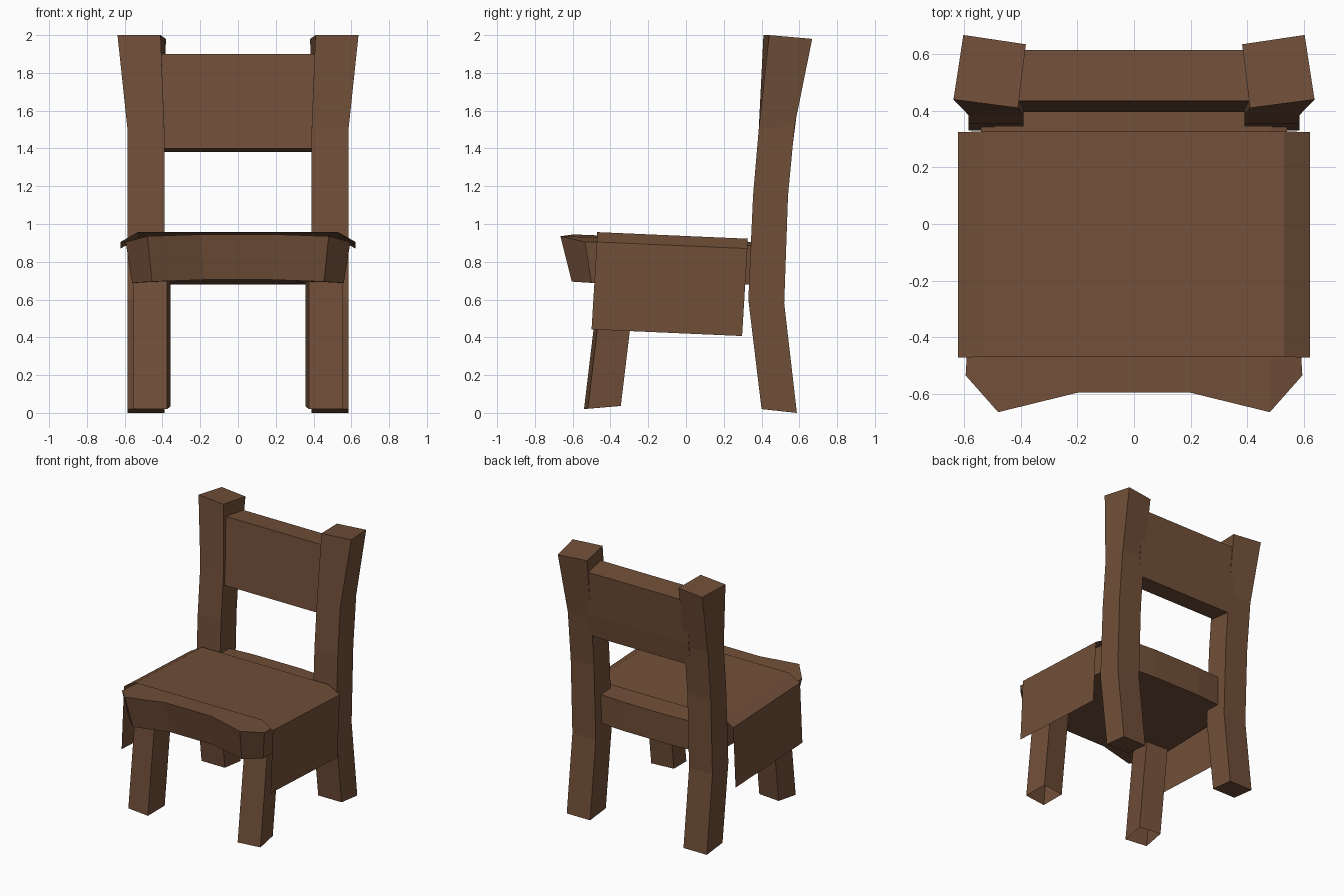
import bpy, bmesh

if "Cube" in bpy.data.objects:
    bpy.data.objects.remove(bpy.data.objects["Cube"])

wood = bpy.data.materials.new("brown wood")
wood.diffuse_color = (0.165, 0.078, 0.040, 1)
wood.use_nodes = True
wood.node_tree.nodes["Principled BSDF"].inputs["Base Color"].default_value = wood.diffuse_color


def finish(name, bm, recalc=True):
    if recalc:
        bmesh.ops.recalc_face_normals(bm, faces=bm.faces)
    mesh = bpy.data.meshes.new(name)
    bm.to_mesh(mesh)
    bm.free()
    mesh.materials.append(wood)
    obj = bpy.data.objects.new(name, mesh)
    bpy.context.collection.objects.link(obj)
    return obj


def loft(name, sections, cap_start=True):
    """Join four-sided sections into a solid beam."""
    bm = bmesh.new()
    rings = [[bm.verts.new(p) for p in sec] for sec in sections]
    for a, b in zip(rings, rings[1:]):
        for i in range(4):
            j = (i + 1) % 4
            bm.faces.new((a[i], a[j], b[j], b[i]))
    if cap_start:
        bm.faces.new(rings[0])
    bm.faces.new(rings[-1])
    return finish(name, bm)


# Seat: slices across x, each front-top, back-top, back-bottom, front-bottom
half = [
    [(.195, -.595, .945), (.195, .47, .90), (.195, .465, .68), (.18, -.545, .705)],
    [(.48, -.665, .935), (.48, .45, .90), (.48, .445, .68), (.455, -.605, .695)],
    [(.595, -.535, .905), (.54, .347, .885), (.53, .34, .68), (.56, -.50, .688)],
]
left = [[(-x, y, z) for x, y, z in sec] for sec in reversed(half)]
loft("seat", left + half)

# Seat cover: thin open sheet folded over the seat, tilted back
edge = [(-.622, -.50, .442), (-.622, -.472, .905), (-.53, -.47, .957),
        (.53, -.47, .957), (.622, -.472, .905), (.622, -.50, .442)]
bm = bmesh.new()
front = [bm.verts.new(p) for p in edge]
back = [bm.verts.new((x, y + .797, z - .035)) for x, y, z in edge]
for i in range(5):
    bm.faces.new((front[i], front[i + 1], back[i + 1], back[i]))
finish("seat_cover", bm, recalc=False)

# Curved back posts: (front y, front z, back y, back z) up the height
levels = [(.40, .02, .587, 0), (.33, .60, .52, .58),
          (.355, 1.15, .54, 1.15), (.385, 1.50, .575, 1.52)]
for side, s in (("left", -1), ("right", 1)):
    secs = [[(s * .39, fy, fz), (s * .585, fy, fz),
             (s * .585, by, bz), (s * .39, by, bz)] for fy, fz, by, bz in levels]
    # twisted, flared top
    secs.append([(s * .41, .41, 2), (s * .638, .44, 2),
                 (s * .603, .668, 1.98), (s * .382, .635, 1.98)])
    loft("back_post_" + side, secs)

    # Front legs: slightly turned, leaning, open at the foot
    foot = [(.375, -.54, .02), (.552, -.52, .022), (.532, -.345, .037), (.357, -.365, .035)]
    base = [(s * x, y, z) for x, y, z in foot]
    top = [(s * x, y + .085, z + .71) for x, y, z in foot]
    loft("front_leg_" + side, [base, top], cap_start=False)

# Backrest board with a bend
board = [(.395, 1.40, .56, 1.38), (.408, 1.56, .582, 1.55), (.435, 1.90, .615, 1.885)]
loft("backrest", [[(-.43, fy, fz), (.43, fy, fz), (.43, by, bz), (-.43, by, bz)]
                  for fy, fz, by, bz in board])
